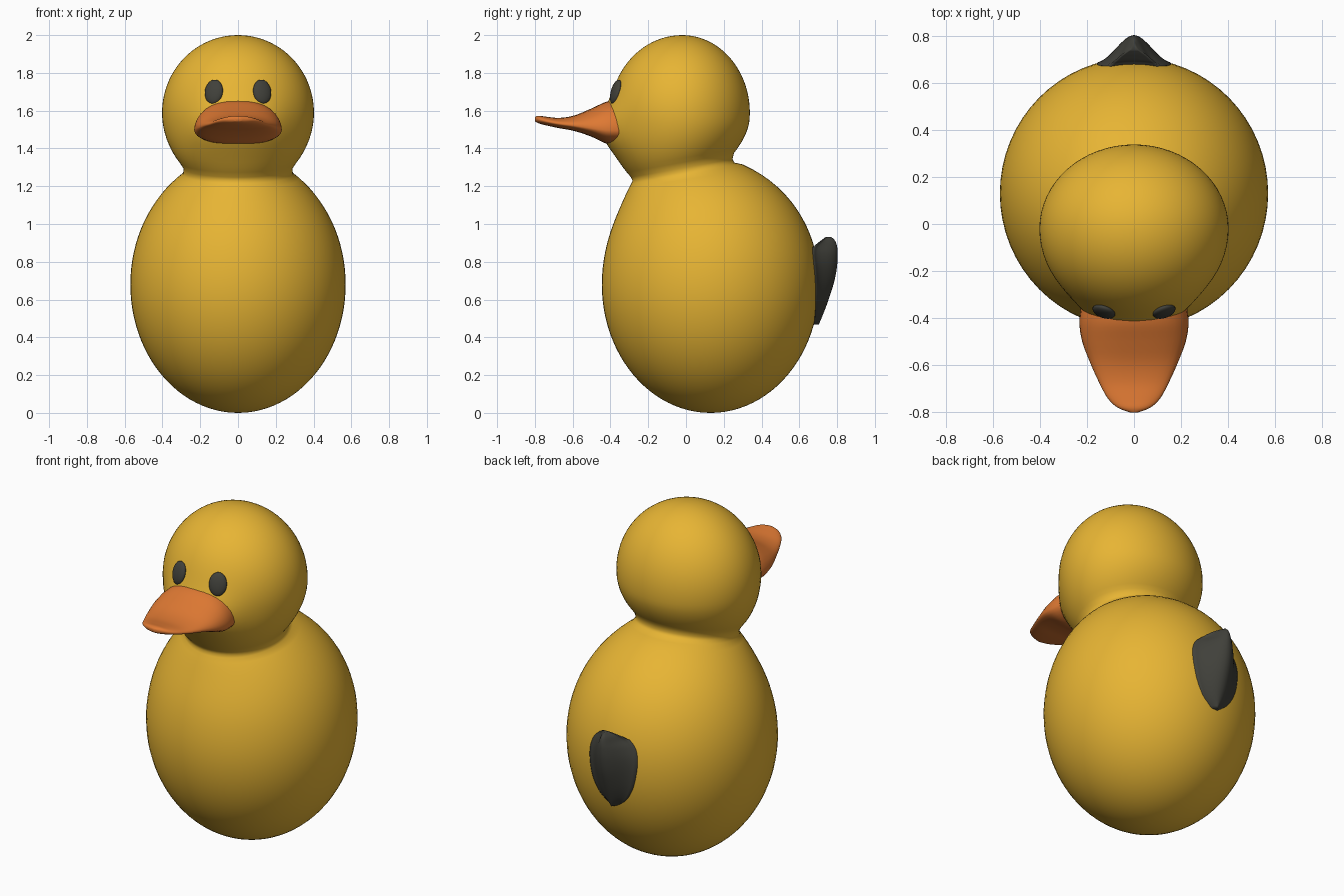
import bpy, math
from math import sin, cos, pi, sqrt, exp

if "Cube" in bpy.data.objects:
    bpy.data.objects.remove(bpy.data.objects["Cube"])


def material(name, rgb):
    m = bpy.data.materials.new(name)
    m.diffuse_color = (*rgb, 1)
    m.use_nodes = True
    m.node_tree.nodes["Principled BSDF"].inputs["Base Color"].default_value = m.diffuse_color
    return m


YELLOW = material("yellow", (0.80, 0.46, 0.034))
ORANGE = material("orange", (0.73, 0.19, 0.033))
DARK = material("charcoal", (0.052, 0.052, 0.043))


def loft(name, rings, mat):
    """Skin a list of equally sized closed rings and cap both ends."""
    n = len(rings[0])
    verts = [p for r in rings for p in r]
    faces = [(k * n + i, k * n + (i + 1) % n, (k + 1) * n + (i + 1) % n, (k + 1) * n + i)
             for k in range(len(rings) - 1) for i in range(n)]
    faces.append(tuple(reversed(range(n))))
    faces.append(tuple(range(len(verts) - n, len(verts))))
    me = bpy.data.meshes.new(name)
    me.from_pydata(verts, [], faces)
    me.materials.append(mat)
    me.shade_smooth()
    ob = bpy.data.objects.new(name, me)
    bpy.context.collection.objects.link(ob)
    return ob


def interpolate(rows, steps):
    """Catmull-Rom through rows of numbers, for smooth lofts."""
    out = []
    for k in range(len(rows) - 1):
        a, b, c, d = (rows[max(0, min(len(rows) - 1, k + j))] for j in (-1, 0, 1, 2))
        for s in range(steps):
            t = s / steps
            out.append([0.5 * (2 * q + (r - p) * t + (2 * p - 5 * q + 4 * r - w) * t * t
                               + (3 * q - p - 3 * r + w) * t ** 3)
                        for p, q, r, w in zip(a, b, c, d)])
    return out + [list(rows[-1])]


def body_centre(z):
    return 0.13 - 0.14 * max(0, (z - 0.68) / 0.6) ** 4


# Body, neck and head: one skin of rings (z, centre y, half width, front, back, tilt)
rows = []
for i in range(41):
    a = -pi / 2 + 0.012 + (pi / 2 + 1.02) * i / 40
    z, r = 0.68 + 0.68 * sin(a), 0.57 * cos(a)
    t = max(0, (z - 0.85) / 0.42)
    rows.append((z, body_centre(z), r, r * 1.01, r * 1.01, 0.18 * min(1, t * t)))
rows.append((1.278, -0.008, 0.289, 0.275, 0.263, 0.18))
rows.append((1.297, -0.015, 0.289, 0.275, 0.261, 0.18))
for i in range(33):
    a = -0.70 + (pi / 2 + 0.70 - 0.012) * i / 32
    z, r = 1.59 + 0.41 * sin(a), cos(a)
    tilt = 0.18 * max(0, min(1, (1.55 - z) / 0.22))
    rows.append((z, -0.02, 0.402 * r, 0.38 * r, 0.358 * r, tilt))

rings = []
for z, cy, rx, front, back, tilt in rows:
    ring = []
    for i in range(64):
        a = 2 * pi * i / 64
        x, s = rx * cos(a), sin(a)
        dy = s * (back if s > 0 else front)
        zz = z + tilt * dy
        if z > 1.29 and s < 0:  # cheeks pushed forward behind the bill
            dy -= 0.06 * min(1, -2 * s) * exp(-((zz - 1.5) / 0.13) ** 2 - (x / 0.25) ** 4)
        ring.append((x, cy + dy, zz))
    rings.append(ring)
loft("body_and_head", rings, YELLOW)

# Bill: sections (y, half width, edge z, top z, bottom z)
bill = [(-0.35, 0.225, 1.495, 1.66, 1.42), (-0.42, 0.232, 1.497, 1.648, 1.425),
        (-0.50, 0.220, 1.507, 1.612, 1.462), (-0.59, 0.186, 1.520, 1.575, 1.492),
        (-0.67, 0.150, 1.530, 1.562, 1.507), (-0.74, 0.112, 1.543, 1.568, 1.522),
        (-0.78, 0.070, 1.552, 1.573, 1.533), (-0.80, 0.018, 1.556, 1.566, 1.543)]
rings = []
for y, w, ze, zt, zb in interpolate(bill, 4):
    ring = []
    for i in range(32):
        a = 2 * pi * i / 32
        c, s = cos(a), sin(a)
        z = ze + (zt - ze) * s if s > 0 else ze + (ze - zb) * s
        ring.append((w * math.copysign(abs(c) ** 0.85, c), y, z))
    rings.append(ring)
loft("bill", rings, ORANGE)

# Eyes: flattened ovals set into the face
for side, name in ((-1, "eye_left"), (1, "eye_right")):
    bpy.ops.mesh.primitive_uv_sphere_add(segments=32, ring_count=16, radius=1,
                                         location=(side * 0.128, -0.372, 1.70))
    eye = bpy.context.object
    eye.name = name
    eye.scale = (0.05, 0.022, 0.066)
    eye.rotation_euler = (-0.27, 0, side * 0.33)
    eye.data.materials.append(DARK)
    bpy.ops.object.shade_smooth()

# Tail: slices (z, half width, lift off the body, outermost y) with a bell outline
tail = [(0.468, 0.02, 0, 0.70), (0.52, 0.085, 0, 0.722), (0.60, 0.13, 0, 0.752),
        (0.70, 0.153, 0, 0.783), (0.78, 0.155, 0, 0.797), (0.84, 0.135, 0, 0.80),
        (0.88, 0.095, 0.012, 0.797), (0.91, 0.055, 0.05, 0.787), (0.93, 0.015, 0.082, 0.768)]
rings = []
for z, w, lift, peak in interpolate(tail, 4):
    R = 0.575 * sqrt(1 - ((z - 0.68) / 0.68) ** 2)
    outer, inner = [], []
    for i in range(17):
        u = i / 8 - 1
        x = u * w
        base = body_centre(z) + sqrt(R * R - x * x) + lift
        top = body_centre(z) + R + lift
        outer.append((x, base + 0.003 + max(0, peak - top) * cos(pi * u / 2) ** 2, z))
        inner.append((x, base - (0.03 if lift < 0.01 else 0.004), z))
    rings.append(inner + outer[::-1])
loft("tail", rings, DARK)
